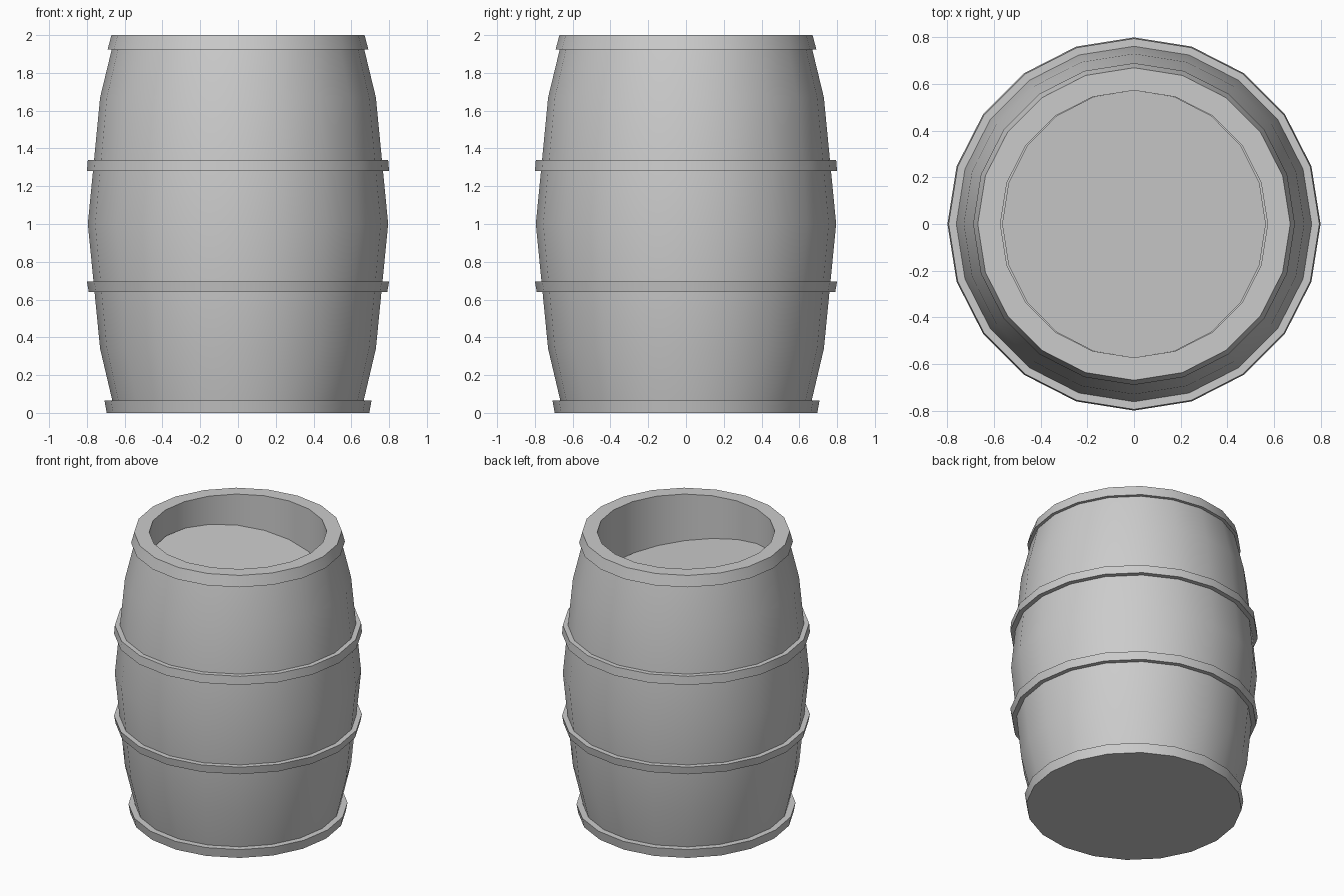
import bpy, bmesh
from math import cos, sin, pi, radians

if "Cube" in bpy.data.objects:
    bpy.data.objects.remove(bpy.data.objects["Cube"])

SIDES = 20


def ring(bm, r, z):
    return [bm.verts.new((r * cos(2 * pi * i / SIDES), r * sin(2 * pi * i / SIDES), z))
            for i in range(SIDES)]


def lathe(name, profile, closed=False):
    """Spin (radius, z) points round z; open profiles get end caps."""
    bm = bmesh.new()
    rings = [ring(bm, r, z) for r, z in profile]
    pairs = list(zip(rings, rings[1:]))
    if closed:
        pairs.append((rings[-1], rings[0]))
    for a, b in pairs:
        for i in range(SIDES):
            j = (i + 1) % SIDES
            bm.faces.new((a[i], a[j], b[j], b[i]))
    if not closed:
        bm.faces.new(rings[0])
        if len(rings) > 1:
            bm.faces.new(rings[-1])
    if len(rings) > 1:
        bmesh.ops.recalc_face_normals(bm, faces=bm.faces)
    mesh = bpy.data.meshes.new(name)
    bm.to_mesh(mesh)
    bm.free()
    obj = bpy.data.objects.new(name, mesh)
    bpy.context.collection.objects.link(obj)
    bpy.ops.object.select_all(action='DESELECT')
    obj.select_set(True)
    bpy.context.view_layer.objects.active = obj
    bpy.ops.object.shade_smooth_by_angle(angle=radians(30))
    return obj


# Bulging staves with a hollow at the top
lathe("barrel_body", [(0.65, 0), (0.73, 0.34), (0.795, 1.0), (0.73, 1.67),
                      (0.65, 2.0), (0.573, 2.0), (0.573, 1.3)])

# Hoops: inner radius, bottom z, bottom radius, top z, top radius
hoops = {
    "bottom_hoop": (0.64, 0.0, 0.695, 0.065, 0.707),
    "lower_hoop": (0.74, 0.64, 0.79, 0.695, 0.80),
    "upper_hoop": (0.74, 1.28, 0.80, 1.34, 0.795),
    "top_hoop": (0.65, 1.925, 0.69, 2.0, 0.67),
}
for name, (ri, z0, r0, z1, r1) in hoops.items():
    lathe(name, [(ri, z0), (r0, z0), (r1, z1), (ri, z1)], closed=True)

# Loose lid sunk into the top, tilted down towards +x
lid = lathe("sunken_lid", [(0.573, 0)])
lid.location.z = 1.725
lid.rotation_euler.y = radians(9.4)
